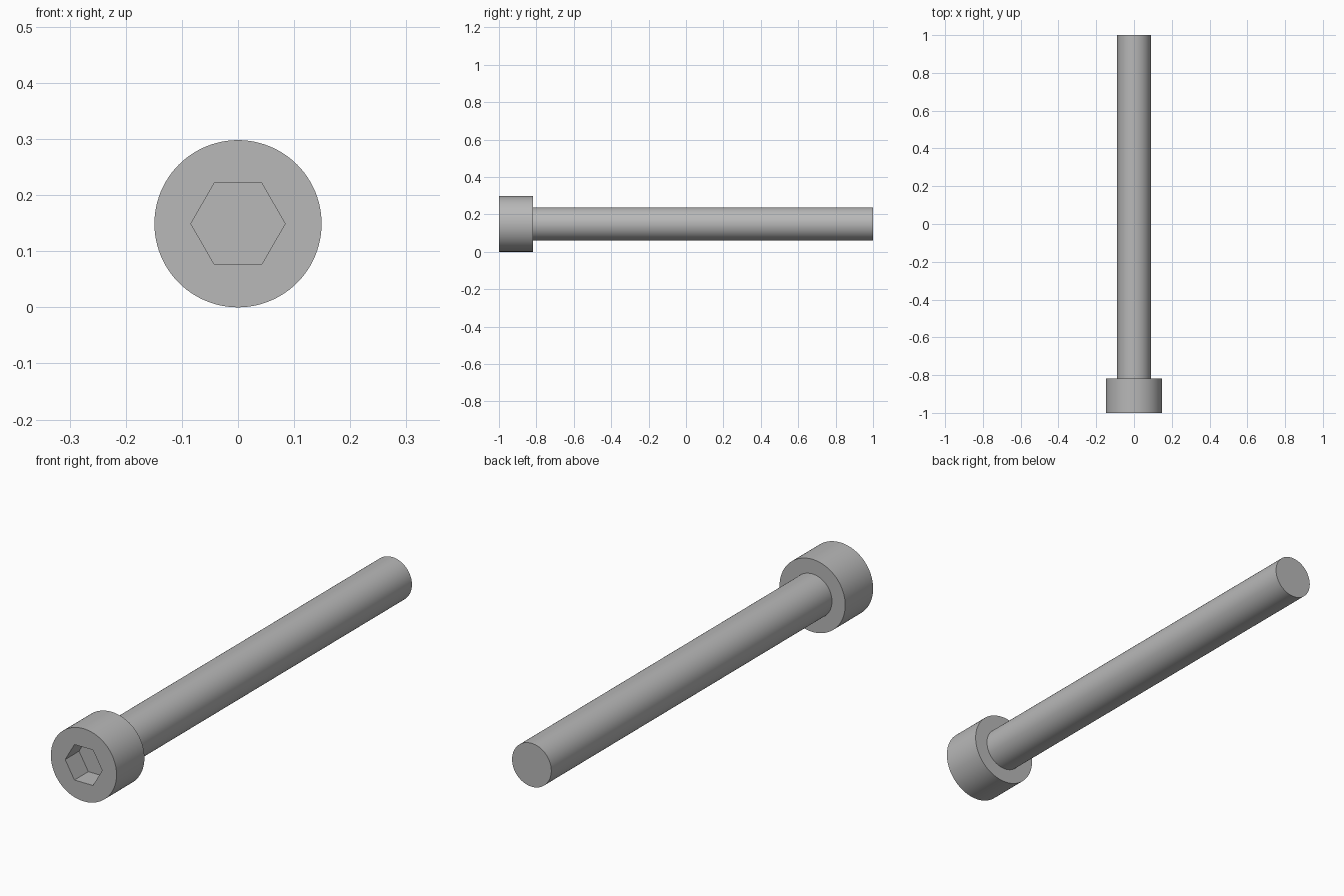
import bpy
from math import pi

default_cube = bpy.data.objects.get("Cube")
if default_cube:
    bpy.data.objects.remove(default_cube, do_unlink=True)

HEAD_RADIUS = 0.149
SHANK_RADIUS = 0.089
HEX_RADIUS = 0.084
FRONT, SHOULDER, TIP = -1.0, -0.819, 1.0
SOCKET_DEPTH = 0.09

# Plain grey steel
steel = bpy.data.materials.new("grey_steel")
steel.use_nodes = True
colour = (0.48, 0.48, 0.48, 1.0)
steel.diffuse_color = colour
steel.node_tree.nodes["Principled BSDF"].inputs["Base Color"].default_value = colour


def rod(name, radius, y0, y1, sides=96, spin=0.0):
    """Cylinder lying along y between y0 and y1, on the bolt axis."""
    bpy.ops.mesh.primitive_cylinder_add(
        vertices=sides, radius=radius, depth=y1 - y0,
        location=(0, (y0 + y1) / 2, HEAD_RADIUS), rotation=(pi / 2, spin, 0))
    obj = bpy.context.object
    obj.name = obj.data.name = name
    obj.data.materials.append(steel)
    return obj


def smooth(obj):
    bpy.ops.object.select_all(action="DESELECT")
    obj.select_set(True)
    bpy.context.view_layer.objects.active = obj
    bpy.ops.object.shade_smooth_by_angle(angle=pi / 6)


# Shank
shank = rod("shank", SHANK_RADIUS, SHOULDER, TIP)
smooth(shank)

# Head with a hexagonal socket, corners pointing left and right
head = rod("head", HEAD_RADIUS, FRONT, SHOULDER)
cutter = rod("socket_cutter", HEX_RADIUS, FRONT - 0.1, FRONT + SOCKET_DEPTH, 6, pi / 6)
cutter.hide_render = True
socket = head.modifiers.new("hex_socket", "BOOLEAN")
socket.operation = "DIFFERENCE"
socket.solver = "EXACT"
socket.object = cutter
bpy.context.view_layer.objects.active = head
bpy.ops.object.modifier_apply(modifier=socket.name)
bpy.data.objects.remove(cutter, do_unlink=True)
smooth(head)
